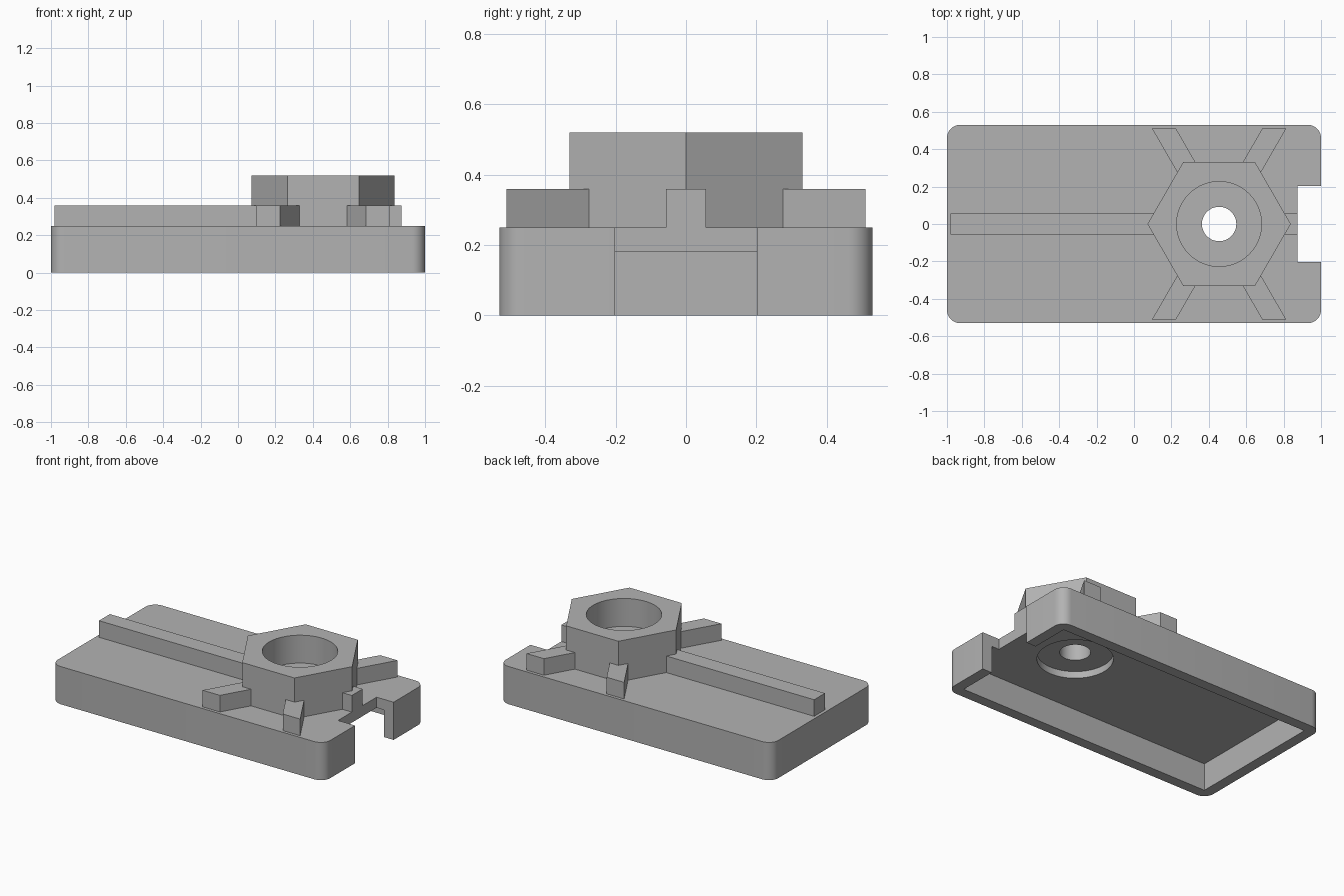
import bpy, bmesh, math

if "Cube" in bpy.data.objects:
    bpy.data.objects.remove(bpy.data.objects["Cube"], do_unlink=True)

grey = bpy.data.materials.new("plain grey")
grey.use_nodes = True
colour = (0.45, 0.45, 0.45, 1)
grey.diffuse_color = colour
grey.node_tree.nodes["Principled BSDF"].inputs["Base Color"].default_value = colour

HUB_X = 0.455          # centre of the hexagonal hub
DECK, RIB_TOP, HUB_TOP = 0.25, 0.36, 0.52
CEILING = 0.18         # underside of the deck
BORE, HOLE = 0.227, 0.092


def prism(name, outline, z0, z1):
    """Extrude a counter-clockwise outline from z0 to z1."""
    bm = bmesh.new()
    face = bm.faces.new([bm.verts.new((x, y, z0)) for x, y in outline])
    top = bmesh.ops.extrude_face_region(bm, geom=[face])["geom"]
    verts = [g for g in top if isinstance(g, bmesh.types.BMVert)]
    bmesh.ops.translate(bm, verts=verts, vec=(0, 0, z1 - z0))
    bmesh.ops.recalc_face_normals(bm, faces=bm.faces)
    mesh = bpy.data.meshes.new(name)
    bm.to_mesh(mesh)
    bm.free()
    mesh.materials.append(grey)
    obj = bpy.data.objects.new(name, mesh)
    bpy.context.collection.objects.link(obj)
    return obj


def rect(x0, x1, y0, y1):
    return [(x0, y0), (x1, y0), (x1, y1), (x0, y1)]


def ring(radius, sides, cx=HUB_X, cy=0):
    return [(cx + radius * math.cos(math.tau * i / sides),
             cy + radius * math.sin(math.tau * i / sides)) for i in range(sides)]


def rounded_rect(hx, hy, r, steps=8):
    points = []
    for corner, (sx, sy) in enumerate([(1, 1), (-1, 1), (-1, -1), (1, -1)]):
        for i in range(steps + 1):
            a = (corner + i / steps) * math.pi / 2
            points.append((sx * (hx - r) + r * math.cos(a),
                           sy * (hy - r) + r * math.sin(a)))
    return points


def activate(obj):
    bpy.ops.object.select_all(action="DESELECT")
    obj.select_set(True)
    bpy.context.view_layer.objects.active = obj


def cut(obj, outline, z0, z1):
    """Subtract a prism from an object."""
    cutter = prism("cutter", outline, z0, z1)
    cutter.hide_render = True
    mod = obj.modifiers.new("cut", "BOOLEAN")
    mod.operation, mod.solver, mod.object = "DIFFERENCE", "EXACT", cutter
    activate(obj)
    bpy.ops.object.modifier_apply(modifier=mod.name)
    bpy.data.objects.remove(cutter, do_unlink=True)


def smooth(obj):
    activate(obj)
    bpy.ops.object.shade_smooth_by_angle(angle=math.radians(30))


# Hollow base with an end notch, a shallow round recess and a through hole
base = prism("base", rounded_rect(1, 0.53, 0.07), 0, DECK)
cut(base, rect(-0.93, 0.93, -0.46, 0.46), -0.1, CEILING)
cut(base, rect(0.875, 1.1, -0.202, 0.202), -0.1, 0.4)
cut(base, ring(BORE, 64), 0.1, 0.225)
cut(base, ring(HOLE, 48), 0.1, 0.4)
smooth(base)

# Hexagonal hub with a wide bore over a small hole
hub = prism("hub", ring(0.383, 6), DECK, HUB_TOP)
cut(hub, ring(BORE, 64), 0.335, 0.6)
cut(hub, ring(HOLE, 48), 0.1, 0.6)
smooth(hub)

# Straight ribs along the centre line
prism("long_rib", rect(-0.98, HUB_X - 0.28, -0.057, 0.057), DECK, RIB_TOP)
prism("short_rib", rect(HUB_X + 0.28, 0.875, -0.057, 0.057), DECK, RIB_TOP)

# Four slanted ribs, cut flush with the long sides
slope = 1 / math.tan(math.radians(60))
half = 0.064
for side, sx in (("left", 1), ("right", -1)):
    for end, sy in (("back", 1), ("front", -1)):
        inner, outer = 0.27, 0.51
        xi, xo = HUB_X + sx * inner * slope, HUB_X + sx * outer * slope
        prism(f"{end}_{side}_rib",
              [(xi - half, sy * inner), (xi + half, sy * inner),
               (xo + half, sy * outer), (xo - half, sy * outer)], DECK, RIB_TOP)
